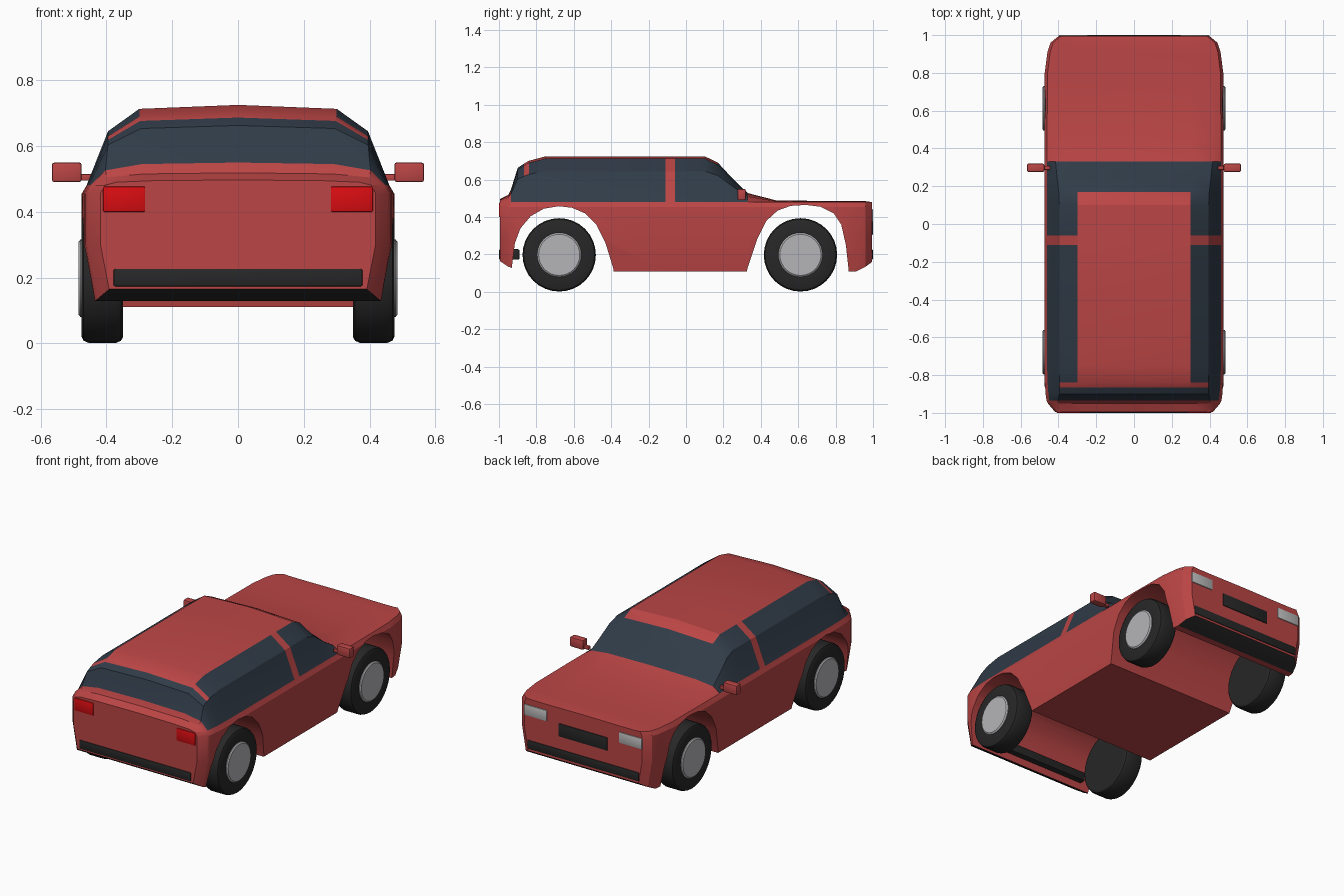
import bpy, bmesh, math
from mathutils import Vector

if "Cube" in bpy.data.objects:
    bpy.data.objects.remove(bpy.data.objects["Cube"])


def material(name, rgb):
    m = bpy.data.materials.new(name)
    m.use_nodes = True
    m.diffuse_color = (*rgb, 1)
    b = m.node_tree.nodes["Principled BSDF"]
    b.inputs["Base Color"].default_value = (*rgb, 1)
    b.inputs["Roughness"].default_value = 0.6
    return m


paint = material("red paint", (0.5, 0.06, 0.06))
glass = material("dark glass", (0.03, 0.045, 0.065))
rubber = material("black trim", (0.02, 0.02, 0.02))
silver = material("wheel silver", (0.46, 0.46, 0.48))
lamp_red = material("tail lamp red", (0.7, 0.004, 0.006))
lamp_white = material("headlamp grey", (0.5, 0.5, 0.5))


def make_object(name, bm, mats, angle=30):
    bmesh.ops.recalc_face_normals(bm, faces=bm.faces)
    me = bpy.data.meshes.new(name)
    bm.to_mesh(me)
    bm.free()
    for m in mats:
        me.materials.append(m)
    ob = bpy.data.objects.new(name, me)
    bpy.context.collection.objects.link(ob)
    if angle:
        smooth(ob, angle)
    return ob


def smooth(ob, angle):
    bpy.ops.object.select_all(action="DESELECT")
    ob.select_set(True)
    bpy.context.view_layer.objects.active = ob
    bpy.ops.object.shade_smooth_by_angle(angle=math.radians(angle))


def box(name, lo, hi, mat, bevel=0.008):
    bm = bmesh.new()
    bmesh.ops.create_cube(bm, size=1)
    lo, hi = Vector(lo), Vector(hi)
    for v in bm.verts:
        v.co = (lo + hi) / 2 + v.co * (hi - lo)
    if bevel:
        bmesh.ops.bevel(bm, geom=bm.edges[:], offset=bevel, segments=2,
                        profile=0.5, affect="EDGES")
    return make_object(name, bm, [mat])


def lathe_x(name, profile, centre, side, mat, sides=32):
    """Revolve (x, radius) points around an axle along x."""
    bm = bmesh.new()
    rings = []
    for x, r in profile:
        rings.append([bm.verts.new((side * x, centre[0] + r * math.cos(a), centre[1] + r * math.sin(a)))
                      for a in (2 * math.pi * i / sides for i in range(sides))])
    for a, b in zip(rings, rings[1:]):
        for i in range(sides):
            k = (i + 1) % sides
            bm.faces.new((a[i], a[k], b[k], b[i]))
    bm.faces.new(rings[0])
    bm.faces.new(rings[-1])
    return make_object(name, bm, [mat])


# Body stations: y, cabin rise, width factor, underside height
stations = [
    (-0.995, 0.05, 0.88, 0.165), (-0.95, 0.14, 0.96, 0.135), (-0.935, 0.27, 0.975, 0.13),
    (-0.9, 0.74, 0.985, 0.12), (-0.865, 0.84, 0.99, 0.11), (-0.84, 0.9, 0.995, 0.11),
    (-0.75, 1, 1, 0.11), (-0.11, 1, 1, 0.11), (-0.06, 1, 1, 0.11), (0.1, 1, 1, 0.11),
    (0.17, 0.86, 1, 0.11), (0.25, 0.5, 1, 0.11), (0.33, 0.18, 1, 0.11),
    (0.48, 0.02, 1, 0.11), (0.8, 0, 0.995, 0.11), (0.91, 0, 0.965, 0.11),
    (0.96, 0, 0.93, 0.135), (0.995, -0.02, 0.84, 0.16)]


def section(t, w, zb):
    half = [(0.445, zb), (0.475, 0.3), (0.475, 0.455), (0.46, 0.481),
            (0.42 - 0.025 * t, 0.482 + 0.163 * t), (0.3, 0.483 + 0.23 * t), (0, 0.485 + 0.24 * t)]
    half = [(x * w, z) for x, z in half]
    return half + [(-x, z) for x, z in half[-2::-1]]


def body_colour(seg, y0, y1):
    seg = min(seg, 11 - seg)          # mirrored segments share a colour; -1 is the floor
    mid = (y0 + y1) / 2
    if seg < 0:
        return 2 if abs(mid) > 0.91 else 0
    if not -0.935 <= y0 < 0.33 or seg < 3:
        return 0
    if y0 == -0.11:                   # door pillar
        return 0
    if seg == 3:
        return 1
    if seg == 4:
        return 0 if y0 == -0.865 else 1
    return 1 if y0 >= 0.17 or y1 <= -0.865 else 0


bm = bmesh.new()
rings = [[bm.verts.new((x, y, z)) for x, z in section(t, w, zb)] for y, t, w, zb in stations]
n = len(rings[0])
for s in range(len(rings) - 1):
    a, b = rings[s], rings[s + 1]
    for j in range(n):
        k = (j + 1) % n
        f = bm.faces.new((a[j], a[k], b[k], b[j]))
        f.material_index = body_colour(j, stations[s][0], stations[s + 1][0])
bm.faces.new(rings[0])
bm.faces.new(rings[-1])
body = make_object("body", bm, [paint, glass, rubber], angle=0)

# Wheel arches cut right through the body
arches = {
    "rear": [(-0.375, 0.05), (-0.39, 0.13), (-0.43, 0.26), (-0.48, 0.36), (-0.54, 0.42),
             (-0.61, 0.45), (-0.68, 0.458), (-0.76, 0.445), (-0.83, 0.405), (-0.885, 0.34),
             (-0.915, 0.26), (-0.93, 0.14), (-0.93, 0.05)],
    "front": [(0.31, 0.05), (0.33, 0.13), (0.38, 0.28), (0.43, 0.38), (0.49, 0.435),
              (0.56, 0.46), (0.64, 0.465), (0.72, 0.455), (0.79, 0.42), (0.83, 0.36),
              (0.855, 0.25), (0.868, 0.13), (0.868, 0.05)]}
for name, pts in arches.items():
    bm = bmesh.new()
    face = bm.faces.new([bm.verts.new((-0.7, y, z)) for y, z in pts])
    ext = bmesh.ops.extrude_face_region(bm, geom=[face])
    bmesh.ops.translate(bm, vec=(1.4, 0, 0),
                        verts=[v for v in ext["geom"] if isinstance(v, bmesh.types.BMVert)])
    cutter = make_object(name + "_arch_cutter", bm, [paint], angle=0)
    cutter.hide_render = True
    mod = body.modifiers.new(name + "_arch", "BOOLEAN")
    mod.operation, mod.solver, mod.object = "DIFFERENCE", "EXACT", cutter
    bpy.context.view_layer.objects.active = body
    bpy.ops.object.modifier_apply(modifier=mod.name)
    bpy.data.objects.remove(cutter)
smooth(body, 25)

# Wheels, mirrors and lamps on both sides
tyre = [(0.35, 0.18), (0.356, 0.19), (0.37, 0.196), (0.455, 0.196), (0.469, 0.19), (0.475, 0.178), (0.475, 0.12)]
hub = [(0.46, 0.118), (0.479, 0.118), (0.485, 0.11)]
for side, label in ((1, "left"), (-1, "right")):
    for end, y in (("front", 0.612), ("rear", -0.678)):
        lathe_x(f"{end}_{label}_tyre", tyre, (y, 0.198), side, rubber)
        lathe_x(f"{end}_{label}_hub", hub, (y, 0.198), side, silver)

    def span(a, b):
        return sorted((side * a, side * b))

    x0, x1 = span(0.475, 0.566)
    box(label + "_mirror", (x0, 0.275, 0.49), (x1, 0.32, 0.55), paint)
    x0, x1 = span(0.445, 0.49)
    box(label + "_mirror_stem", (x0, 0.287, 0.495), (x1, 0.308, 0.515), paint, 0.003)
    x0, x1 = span(0.282, 0.41)
    box(label + "_tail_lamp", (x0, -1.0, 0.4), (x1, -0.97, 0.477), lamp_red, 0.004)
    x0, x1 = span(0.245, 0.4)
    box(label + "_headlamp", (x0, 0.97, 0.375), (x1, 1.0, 0.442), lamp_white, 0.004)

# Bumpers and grille
box("rear_bumper", (-0.38, -1.0, 0.172), (0.38, -0.89, 0.228), rubber)
box("front_bumper", (-0.38, 0.92, 0.172), (0.38, 1.0, 0.228), rubber)
box("grille", (-0.165, 0.98, 0.305), (0.165, 1.0, 0.385), rubber, 0.004)
